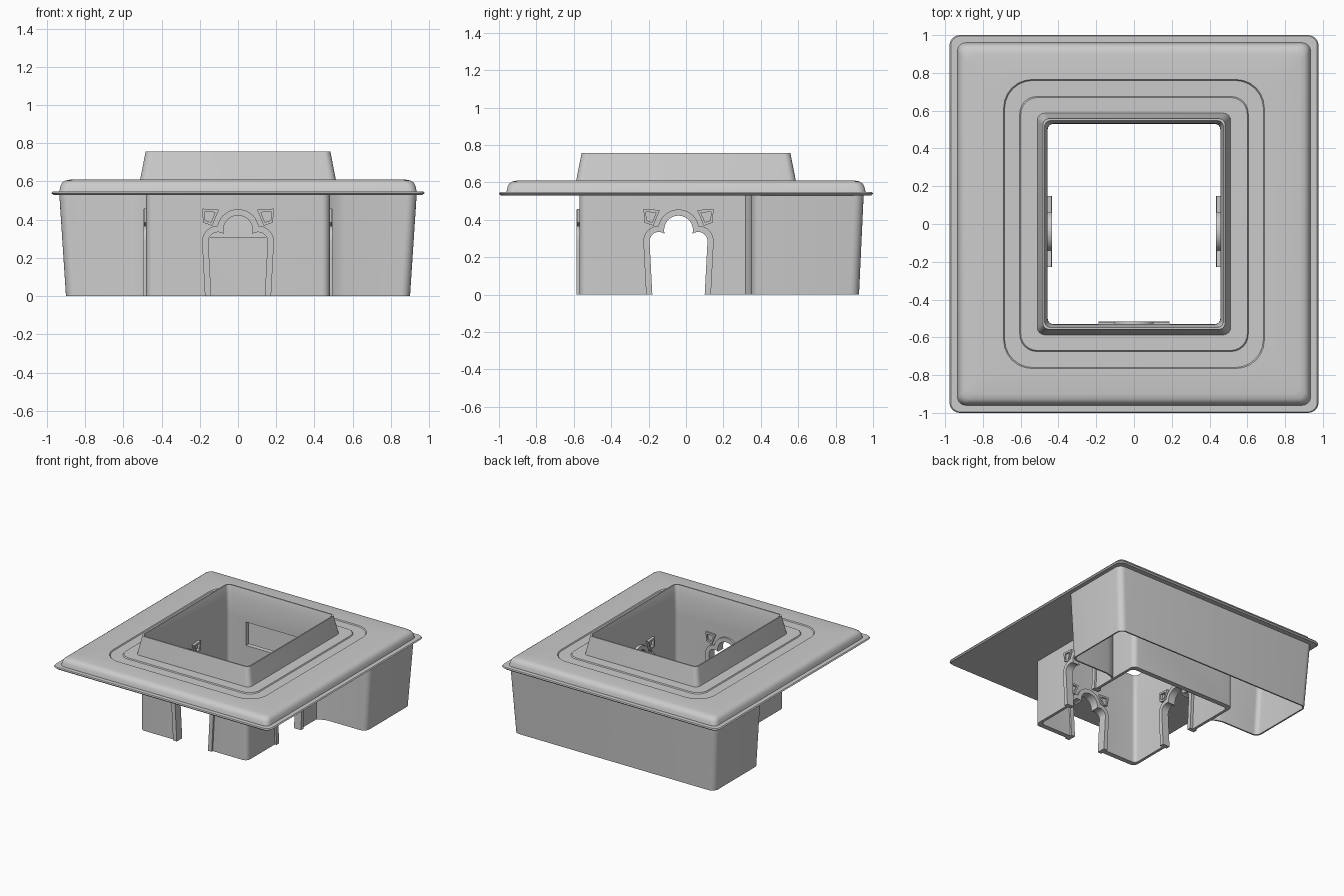
import bpy, bmesh
from math import cos, sin, pi, radians, atan2, hypot, sqrt
from mathutils import Matrix

if "Cube" in bpy.data.objects:
    bpy.data.objects.remove(bpy.data.objects["Cube"])

def make(name, verts, faces, smooth=True):
    me = bpy.data.meshes.new(name)
    me.from_pydata(verts, [], faces)
    bm = bmesh.new()
    bm.from_mesh(me)
    bmesh.ops.recalc_face_normals(bm, faces=bm.faces)
    bm.to_mesh(me)
    bm.free()
    ob = bpy.data.objects.new(name, me)
    bpy.context.collection.objects.link(ob)
    if smooth:
        shade(ob)
    return ob

def activate(ob):
    bpy.ops.object.select_all(action='DESELECT')
    ob.select_set(True)
    bpy.context.view_layer.objects.active = ob

def shade(ob):
    activate(ob)
    bpy.ops.object.shade_smooth_by_angle(angle=radians(32))

def arc(cx, cy, r, a0, a1, n=6):
    return [(cx + r * cos(a0 + (a1 - a0) * i / n), cy + r * sin(a0 + (a1 - a0) * i / n))
            for i in range(n + 1)]

def rounded_rect(hx, hy, r):
    pts = []
    for k, (sx, sy) in enumerate([(1, 1), (-1, 1), (-1, -1), (1, -1)]):
        pts += arc(sx * (hx - r), sy * (hy - r), r, k * pi / 2, (k + 1) * pi / 2)
    return pts

def loft_ring(name, rings):
    """Closed tube of rounded rectangles (half x, half y, radius, z)."""
    verts, faces = [], []
    for hx, hy, r, z in rings:
        verts += [(x, y, z) for x, y in rounded_rect(hx, hy, r)]
    n, m = 28, len(rings)
    for i in range(m):
        for j in range(n):
            k, l = (i + 1) % m, (j + 1) % n
            faces.append((i * n + j, i * n + l, k * n + l, k * n + j))
    return make(name, verts, faces)

def band(name, outer, inner, y0, y1, mat, closed):
    """Flat band between two matching outlines, given depth along y."""
    n = len(outer)
    verts = [mat @ Matrix.Translation((u, y, z)).to_translation()
             for pts in (outer, inner) for y in (y0, y1) for u, z in pts]
    faces = []
    order = [0, 1, 3, 2]
    for i in range(n if closed else n - 1):
        j = (i + 1) % n
        for k in range(4):
            a, b = order[k] * n, order[(k + 1) % 4] * n
            faces.append((a + i, a + j, b + j, b + i))
    if not closed:
        faces += [tuple(o * n for o in order), tuple(o * n + n - 1 for o in order)]
    return make(name, verts, faces)

def prism(name, pts, y0, y1, mat):
    n = len(pts)
    verts = [mat @ Matrix.Translation((u, y, z)).to_translation() for y in (y0, y1) for u, z in pts]
    faces = [tuple(range(n)), tuple(range(n, 2 * n))]
    faces += [(i, (i + 1) % n, n + (i + 1) % n, n + i) for i in range(n)]
    return make(name, verts, faces, False)

def trefoil(d, foot=0.0):
    """Three-lobed door outline, offset outward by d."""
    x1, z1, r1 = 0.105, 0.285, 0.05 + d
    x2, z2, r2 = 0.0, 0.345, 0.077 + d
    dx, dz = x2 - x1, z2 - z1
    L = hypot(dx, dz)
    a = (r1 * r1 - r2 * r2 + L * L) / (2 * L)
    h = sqrt(max(r1 * r1 - a * a, 0))
    px, pz = x1 + (a * dx + h * -dz * -1) / L, z1 + (a * dz - h * dx) / L
    half = [(0.14 + d, foot)]
    half += arc(x1, z1, r1, 0, atan2(pz - z1, px - x1), 10)
    half += arc(x2, z2, r2, atan2(pz - z2, px - x2), pi / 2, 10)[1:]
    return half + [(-x, z) for x, z in reversed(half[:-1])]

def cut(ob, cutter):
    cutter.hide_render = True
    mod = ob.modifiers.new("cut", 'BOOLEAN')
    mod.operation = 'DIFFERENCE'
    mod.solver = 'EXACT'
    mod.object = cutter
    activate(ob)
    bpy.ops.object.modifier_apply(modifier=mod.name)
    bpy.data.objects.remove(cutter)

# Roof plate with thin lip, rounded rise, shallow step and central collar
loft_ring("roof_plate", [
    (0.457, 0.53, 0.03, 0.53), (0.965, 0.99, 0.05, 0.53), (0.977, 1.0, 0.055, 0.54),
    (0.97, 0.995, 0.05, 0.548), (0.935, 0.96, 0.045, 0.548), (0.929, 0.954, 0.045, 0.575),
    (0.92, 0.945, 0.045, 0.593), (0.903, 0.928, 0.045, 0.605), (0.875, 0.90, 0.045, 0.61),
    (0.69, 0.765, 0.15, 0.61), (0.685, 0.76, 0.15, 0.602), (0.605, 0.675, 0.09, 0.602),
    (0.60, 0.67, 0.09, 0.61), (0.512, 0.587, 0.04, 0.61), (0.483, 0.558, 0.035, 0.757),
    (0.473, 0.547, 0.03, 0.757), (0.458, 0.531, 0.03, 0.69)])

# Central room walls
room = loft_ring("room_walls", [
    (0.457, 0.53, 0.03, 0), (0.48, 0.57, 0.04, 0),
    (0.48, 0.57, 0.04, 0.535), (0.457, 0.53, 0.03, 0.535)])

# Three trefoil doorways with frames and corner ornaments
doors = [("front", Matrix.Identity(4), -0.585, -0.515),
         ("right", Matrix.Translation((0, -0.04, 0)) @ Matrix.Rotation(pi / 2, 4, 'Z'), -0.495, -0.433),
         ("left", Matrix.Translation((0, -0.04, 0)) @ Matrix.Rotation(-pi / 2, 4, 'Z'), -0.495, -0.433)]
quad = [(0.10, 0.452), (0.187, 0.458), (0.183, 0.385), (0.135, 0.368)]
cx, cz = 0.152, 0.416
for side, mat, y0, y1 in doors:
    cut(room, prism("door_cutter", trefoil(0.004, -0.05), y0 - 0.05, y1 + 0.05, mat))
    band(side + "_door_frame", trefoil(0.033), trefoil(0), y0, y1, mat, False)
    for s in (-1, 1):
        o = [(s * x, z) for x, z in quad]
        i = [(s * (cx + (x - cx) * 0.62), cz + (z - cz) * 0.62) for x, z in quad]
        band(side + "_door_ornament", o, i, y0 + 0.003, y1 - 0.003, mat, True)

# Window in the back wall of the room
cut(room, prism("window_cutter", [(-0.3, 0.31), (0.3, 0.31), (0.3, 0.5), (-0.3, 0.5)],
                0.48, 0.62, Matrix.Identity(4)))
shade(room)

# Rear block: tapered thin wall wrapping around the back of the room
def block_path(w, yb):
    r = 0.05
    half = [(0.475, 0.315), (0.51, 0.335), (0.56, 0.35)]
    half += arc(w - r, 0.35 + r, r, -pi / 2, 0)
    half += arc(w - r, yb - r, r, 0, pi / 2)
    return half + [(-x, y) for x, y in reversed(half)]

low, high = block_path(0.90, 0.925), block_path(0.935, 0.95)
n = len(low)
me = bpy.data.meshes.new("rear_block")
me.from_pydata([(x, y, 0) for x, y in low] + [(x, y, 0.535) for x, y in high], [],
               [(i, i + 1, n + i + 1, n + i) for i in range(n - 1)])
block = bpy.data.objects.new("rear_block", me)
bpy.context.collection.objects.link(block)
mod = block.modifiers.new("wall", 'SOLIDIFY')
mod.thickness = 0.012
mod.offset = -1
activate(block)
bpy.ops.object.modifier_apply(modifier=mod.name)
shade(block)
